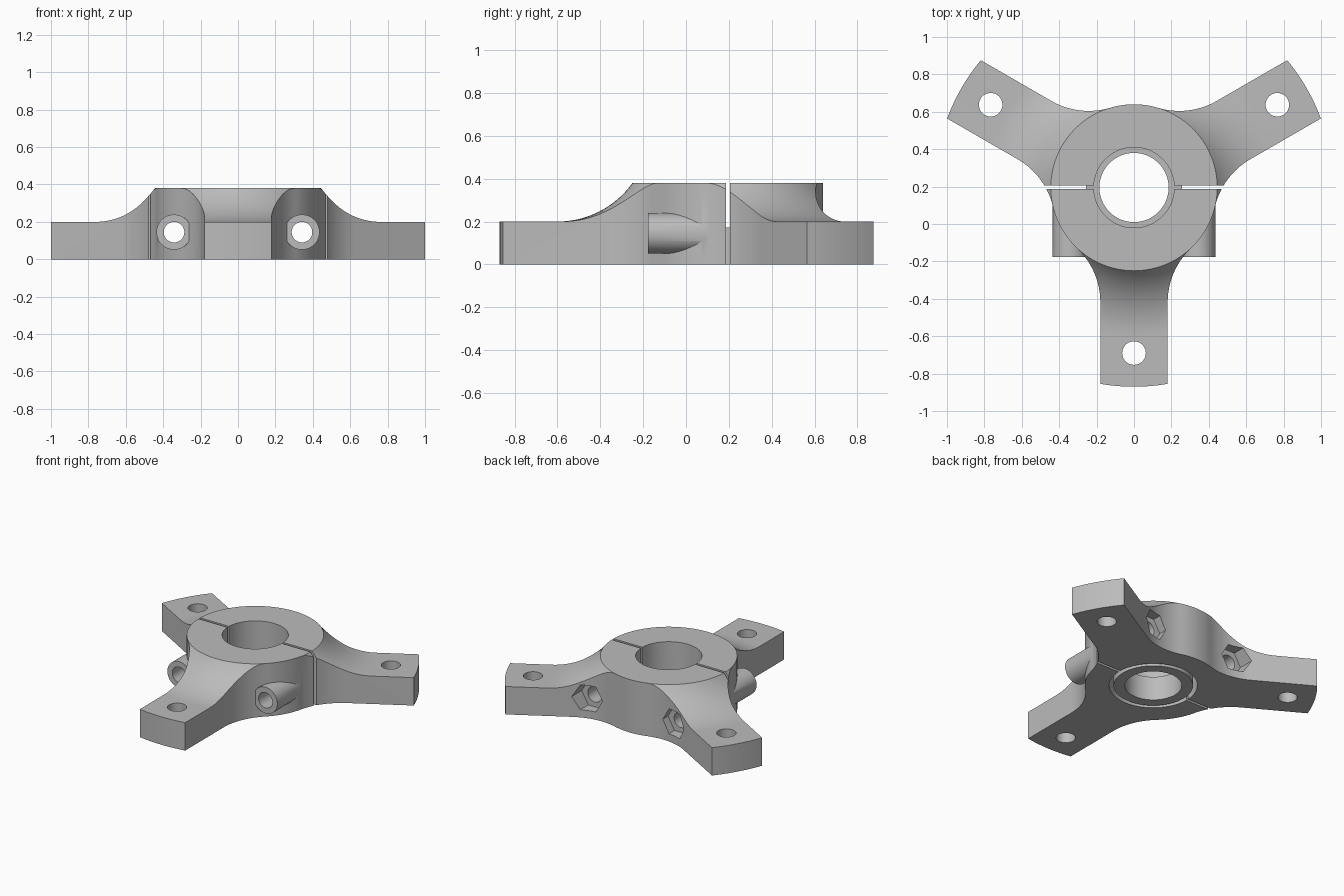
import bpy, bmesh
from math import sin, cos, pi, radians, sqrt, asin, atan2
from mathutils import Matrix, Vector

old = bpy.data.objects.get("Cube")
if old:
    bpy.data.objects.remove(old, do_unlink=True)

CY = 0.195                      # hub centre along y
HUB, TOP, ARM_Z = 0.445, 0.38, 0.2
TIP, ARM_W, FIL = 1.065, 0.18, 0.40
BOLT_X, BOLT_Z = 0.342, 0.145
CENTRE = Matrix.Translation((0, CY, 0))

grey = bpy.data.materials.new("grey plastic")
grey.use_nodes = True
grey.diffuse_color = (0.5, 0.5, 0.5, 1)
grey.node_tree.nodes["Principled BSDF"].inputs["Base Color"].default_value = (0.5, 0.5, 0.5, 1)


def finish(name, bm):
    bmesh.ops.recalc_face_normals(bm, faces=bm.faces)
    mesh = bpy.data.meshes.new(name)
    bm.to_mesh(mesh)
    bm.free()
    mesh.materials.append(grey)
    ob = bpy.data.objects.new(name, mesh)
    bpy.context.collection.objects.link(ob)
    return ob


def prism(name, pts, z0, z1, matrix=CENTRE):
    bm = bmesh.new()
    face = bm.faces.new([bm.verts.new((x, y, z0)) for x, y in pts])
    ext = bmesh.ops.extrude_face_region(bm, geom=[face])["geom"]
    verts = [v for v in ext if isinstance(v, bmesh.types.BMVert)]
    bmesh.ops.translate(bm, verts=verts, vec=(0, 0, z1 - z0))
    bm.transform(matrix)
    return finish(name, bm)


def circle(r, n=64, x=0, y=0):
    return [(x + r * cos(2 * pi * i / n), y + r * sin(2 * pi * i / n)) for i in range(n)]


def rect(x0, x1, y0, y1):
    return [(x0, y0), (x1, y0), (x1, y1), (x0, y1)]


def arc(cx, cy, r, a0, a1, n):
    return [(cx + r * cos(a0 + (a1 - a0) * i / n), cy + r * sin(a0 + (a1 - a0) * i / n))
            for i in range(n + 1)]


def boolean(ob, tool, operation, keep_tool=False):
    mod = ob.modifiers.new("cut", "BOOLEAN")
    mod.object, mod.operation, mod.solver = tool, operation, "EXACT"
    bpy.context.view_layer.objects.active = ob
    bpy.ops.object.modifier_apply(modifier=mod.name)
    if not keep_tool:
        bpy.data.objects.remove(tool, do_unlink=True)


def smooth(ob):
    bpy.ops.object.select_all(action="DESELECT")
    ob.select_set(True)
    bpy.context.view_layer.objects.active = ob
    bpy.ops.object.shade_smooth_by_angle(angle=radians(25))


# Plan outline: one arm with blended flanks, repeated three times
reach = sqrt((HUB + FIL) ** 2 - (ARM_W + FIL) ** 2)
side = ARM_W + FIL
a_hub = atan2(-side, -reach)
tip_a = asin(ARM_W / TIP)
upper = arc(reach, side, FIL, a_hub, -pi / 2, 20)
lower = [(x, -y) for x, y in upper]
touch = atan2(side, reach)
arm = lower + arc(0, 0, TIP, -tip_a, tip_a, 12) + upper[::-1]
arm += arc(0, 0, HUB, touch, 2 * pi / 3 - touch, 12)[1:-1]
outline = []
for k in range(3):
    a = radians(-90 + 120 * k)
    outline += [(x * cos(a) - y * sin(a), x * sin(a) + y * cos(a)) for x, y in arm]
body = prism("body", outline, 0, TOP + 0.1)

# Height envelope: flat hub sweeping down to thin arms
drop, run = TOP - ARM_Z, 0.35
sweep = (run ** 2 + drop ** 2) / (2 * drop)
a_top = pi + asin((sweep - drop) / sweep)
profile = [(0, -0.1), (TIP + 0.1, -0.1), (TIP + 0.1, ARM_Z)]
profile += arc(HUB + run, ARM_Z + sweep, sweep, 1.5 * pi, a_top, 20) + [(0, TOP)]
bm = bmesh.new()
verts = [bm.verts.new((r, 0, z)) for r, z in profile]
edges = [bm.edges.new(pair) for pair in zip(verts, verts[1:])]
bmesh.ops.spin(bm, geom=verts + edges, cent=(0, 0, 0), axis=(0, 0, 1),
               angle=2 * pi, steps=96, use_merge=True)
bmesh.ops.remove_doubles(bm, verts=bm.verts, dist=1e-5)
bm.transform(CENTRE)
boolean(body, finish("envelope", bm), "INTERSECT")


def along_y(x):
    # local z runs along +y
    return Matrix.Translation((x, 0, BOLT_Z)) @ Matrix.Rotation(-pi / 2, 4, "X")


# Clamp bolt bosses, bolt holes and nut pockets
for x in (-BOLT_X, BOLT_X):
    boolean(body, prism("boss", circle(0.094, 48), -0.177, 0.15, along_y(x)), "UNION")
for x in (-BOLT_X, BOLT_X):
    boolean(body, prism("bolt_hole", circle(0.055, 40), -0.5, 1, along_y(x)), "DIFFERENCE")
    boolean(body, prism("nut_pocket", circle(0.103, 6), 0.545, 1, along_y(x)), "DIFFERENCE")

# Mounting holes near the arm tips
for k in range(3):
    a = radians(-90 + 120 * k)
    hole = circle(0.063, 40, 0.885 * cos(a), 0.885 * sin(a))
    boolean(body, prism("mount_hole", hole, -1, 1), "DIFFERENCE")

# Central bore and the recess for the collar
boolean(body, prism("bore", circle(0.215, 80), -1, 1), "DIFFERENCE")
boolean(body, prism("recess", circle(0.287, 80), -1, 0.175), "DIFFERENCE")

# Split into two clamp halves with a thin gap
back = body.copy()
back.data = body.data.copy()
bpy.context.collection.objects.link(back)
body.name, back.name = "front_clamp_half", "back_clamp_half"
boolean(body, prism("back_side", rect(-2, 2, -0.008, 2), -1, 1), "DIFFERENCE")
boolean(back, prism("front_side", rect(-2, 2, -2, 0.010), -1, 1), "DIFFERENCE")

# Collar seated in the recess
collar = prism("collar", circle(0.258, 80), 0, 0.172)
boolean(collar, prism("collar_bore", circle(0.185, 80), -1, 1), "DIFFERENCE")

for ob in (body, back, collar):
    smooth(ob)
